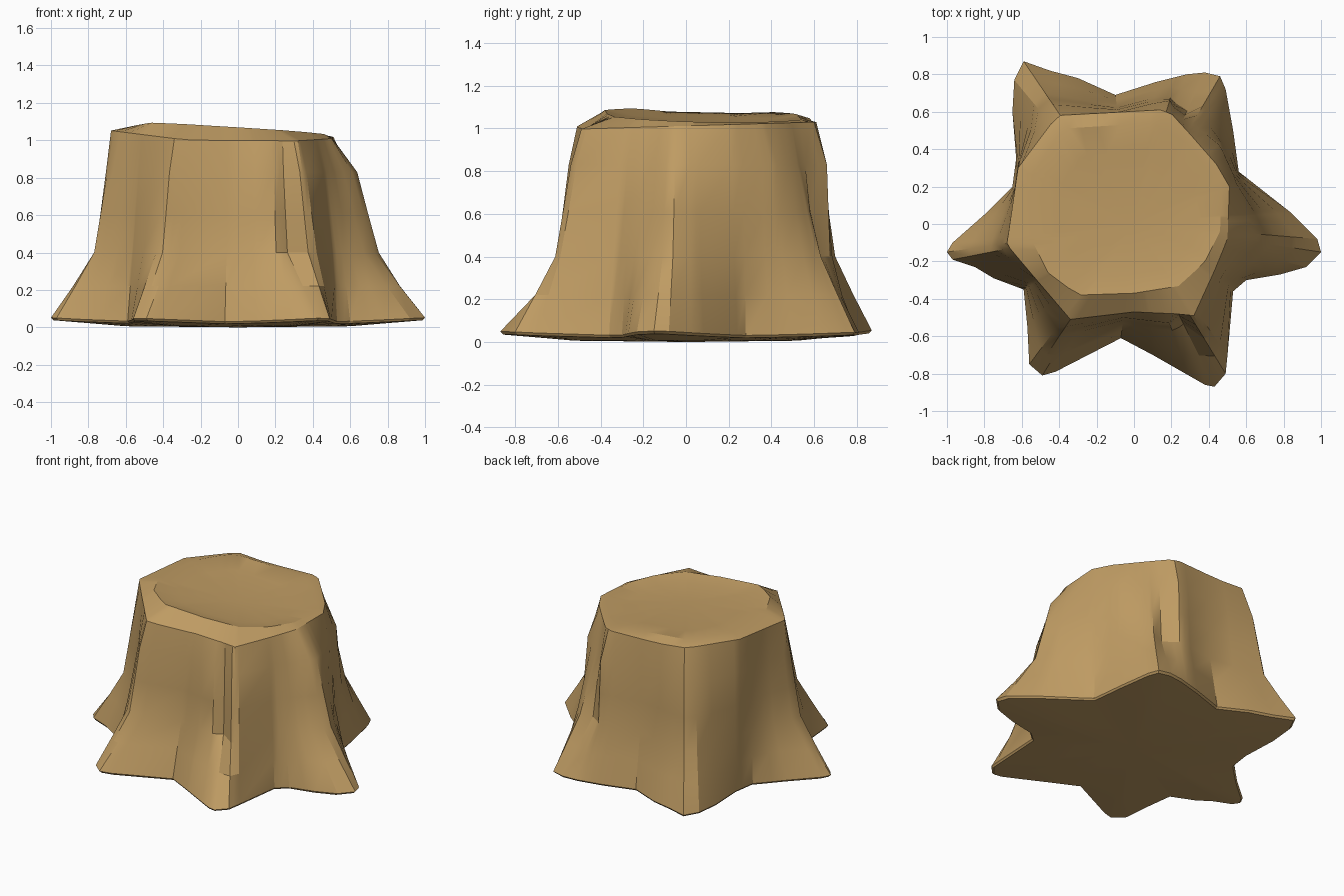
import bpy, bmesh, math
from mathutils import Vector

if "Cube" in bpy.data.objects:
    bpy.data.objects.remove(bpy.data.objects["Cube"])

# Outlines seen from above, counter-clockwise
BASE = [(1, -.15), (.98, -.08), (.84, .06), (.56, .28), (.53, .5), (.49, .72), (.46, .79), (.38, .81),
        (.28, .8), (.12, .76), (-.1, .69), (-.3, .78), (-.45, .82), (-.59, .87), (-.64, .77), (-.65, .6),
        (-.63, .35), (-.65, .2), (-.8, .05), (-.97, -.1), (-1, -.15), (-.97, -.19), (-.85, -.23),
        (-.75, -.29), (-.59, -.35), (-.57, -.55), (-.56, -.75), (-.49, -.81), (-.42, -.79), (-.07, -.61),
        (.1, -.7), (.38, -.86), (.43, -.87), (.49, -.8), (.5, -.7), (.53, -.36), (.6, -.3), (.78, -.27), (.92, -.23)]
KNEE = [(.76, -.08), (.72, .02), (.55, .27), (.49, .42), (.44, .55), (.36, .64), (.27, .6), (.18, .69),
        (-.1, .63), (-.48, .7), (-.53, .66), (-.62, .33), (-.64, .18), (-.76, -.09), (-.77, -.15), (-.57, -.31),
        (-.5, -.5), (-.42, -.61), (-.35, -.59), (-.07, -.53), (.1, -.56), (.22, -.57), (.27, -.53),
        (.36, -.62), (.42, -.59), (.51, -.32), (.6, -.24)]
UPPER = [(.64, -.06), (.6, .06), (.53, .27), (.46, .42), (.36, .5), (.26, .56), (.19, .66),
         (-.1, .61), (-.43, .64), (-.48, .6), (-.62, .32), (-.65, .1), (-.71, -.12), (-.67, -.18), (-.54, -.3),
         (-.37, -.55), (-.32, -.54), (-.06, -.5), (.19, -.53), (.24, -.49), (.33, -.54), (.37, -.51),
         (.47, -.28), (.53, -.18)]
RIM = [(.5, -.08), (.51, .2), (.44, .32), (.3, .48), (.2, .59), (.14, .61), (-.41, .58), (-.62, .3),
       (-.68, -.11), (-.52, -.3), (-.34, -.51), (0, -.47), (.22, -.48), (.32, -.49), (.43, -.25)]
LIP = [(.46, -.04), (.47, .2), (.28, .43), (.1, .54), (-.38, .51), (-.54, .27), (-.55, -.08),
       (-.46, -.26), (-.3, -.38), (0, -.37), (.25, -.33), (.38, -.2)]


def angle(p):
    return math.atan2(p[1], p[0]) % math.tau


def radius(outline, a):
    """Distance from the centre to the outline in direction a."""
    d = Vector((math.cos(a), math.sin(a)))
    for i, p in enumerate(outline):
        p, q = Vector(p), Vector(outline[(i + 1) % len(outline)])
        e = q - p
        den = d.x * e.y - d.y * e.x
        if abs(den) < 1e-9:
            continue
        t = (p.x * e.y - p.y * e.x) / den
        s = (p.x * d.y - p.y * d.x) / den
        if t > 0 and -1e-6 <= s <= 1 + 1e-6:
            return t
    return .5


# Shared directions: every corner of the outlines, near-duplicates skipped
dirs = []
for outline in (BASE, RIM, UPPER, KNEE):
    for p in outline:
        a = angle(p)
        if all(abs((a - b + math.pi) % math.tau - math.pi) > math.radians(1.6) for b in dirs):
            dirs.append(a)
dirs.sort()


def row(f, z):
    pts = []
    for a in dirs:
        r = f(a)
        x, y = r * math.cos(a), r * math.sin(a)
        pts.append((x, y, z(x, y)))
    return pts


def mix(A, B, t):
    return lambda a: radius(A, a) * (1 - t) + radius(B, a) * t


def rim_z(x, y):
    return 1.012 + .09 * max(0, -x - .2) + .03 * y


def lip_z(x, y):
    return 1.06 - .06 * x - .025 * y - .2 * max(0, -x - .47)


rows = [
    row(lambda a: .6 * radius(BASE, a), lambda x, y: .006),
    row(lambda a: .985 * radius(BASE, a), lambda x, y: .008 + .03 * math.hypot(x, y) ** 2),
    row(mix(BASE, KNEE, 0), lambda x, y: .018 + .033 * math.hypot(x, y) ** 2),
    row(mix(BASE, KNEE, .5), lambda x, y: .22),
    row(mix(BASE, KNEE, 1), lambda x, y: .4),
    row(mix(KNEE, UPPER, .5), lambda x, y: .61),
    row(mix(KNEE, UPPER, 1), lambda x, y: .83),
    row(mix(UPPER, RIM, 1), rim_z),
    row(lambda a: radius(LIP, a), lip_z),
    row(lambda a: .72 * radius(LIP, a), lambda x, y: lip_z(x, y) - .022),
]

# Stump: skin the rows, close underside and cut top
bm = bmesh.new()
loops = [[bm.verts.new(p) for p in r] for r in rows]
n = len(dirs)
for A, B in zip(loops, loops[1:]):
    for i in range(n):
        j = (i + 1) % n
        bm.faces.new((A[i], A[j], B[j], B[i]))
bottom, top = bm.verts.new((0, 0, 0)), bm.verts.new((0, 0, 1.038))
for i in range(n):
    j = (i + 1) % n
    bm.faces.new((loops[0][j], loops[0][i], bottom))
    bm.faces.new((loops[-1][i], loops[-1][j], top))
bmesh.ops.recalc_face_normals(bm, faces=bm.faces)
me = bpy.data.meshes.new("tree_stump")
bm.to_mesh(me)
bm.free()
stump = bpy.data.objects.new("tree_stump", me)
bpy.context.collection.objects.link(stump)

wood = bpy.data.materials.new("tan_wood")
wood.diffuse_color = (.52, .33, .125, 1)
wood.use_nodes = True
wood.node_tree.nodes["Principled BSDF"].inputs["Base Color"].default_value = wood.diffuse_color
me.materials.append(wood)

bpy.context.view_layer.objects.active = stump
stump.select_set(True)
bpy.ops.object.shade_smooth_by_angle(angle=math.radians(25))
